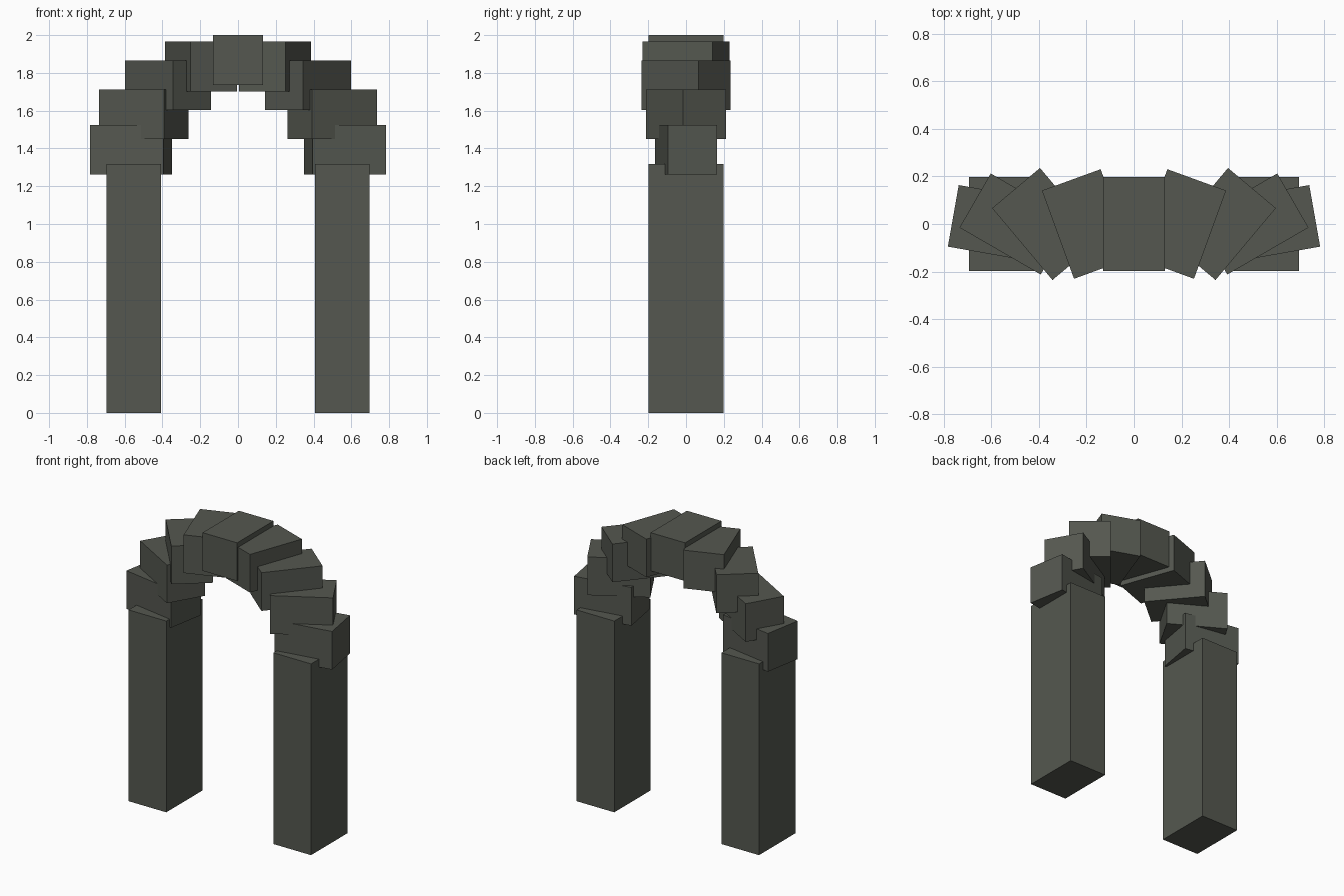
import bpy, math

if "Cube" in bpy.data.objects:
    bpy.data.objects.remove(bpy.data.objects["Cube"])

stone = bpy.data.materials.new("dark grey stone")
stone.diffuse_color = (0.09, 0.097, 0.08, 1)
stone.use_nodes = True
stone.node_tree.nodes["Principled BSDF"].inputs["Base Color"].default_value = stone.diffuse_color


def block(name, size, loc, yaw=0.0):
    bpy.ops.mesh.primitive_cube_add(size=1, location=loc, rotation=(0, 0, yaw))
    ob = bpy.context.object
    ob.name = name
    ob.scale = size
    bpy.ops.object.transform_apply(location=False, rotation=False, scale=True)
    ob.data.materials.append(stone)
    return ob


# Two pillars
PILLAR_H = 1.317
for side, label in ((-1, "left"), (1, "right")):
    block(label + "_pillar", (0.287, 0.395, PILLAR_H),
          (side * 0.5515, 0, PILLAR_H / 2))

# Arch stones: level blocks on a half circle, each twisted about the vertical
W, D, R = 0.263, 0.395, 0.575
TOP = 2 - W / 2
for i in range(-4, 5):
    a = math.radians(20 * i)
    name = "keystone" if i == 0 else "arch_stone_%d" % (i + 5)
    block(name, (W, D, W),
          (R * math.sin(a), 0, TOP - R * (1 - math.cos(a))), -a)
